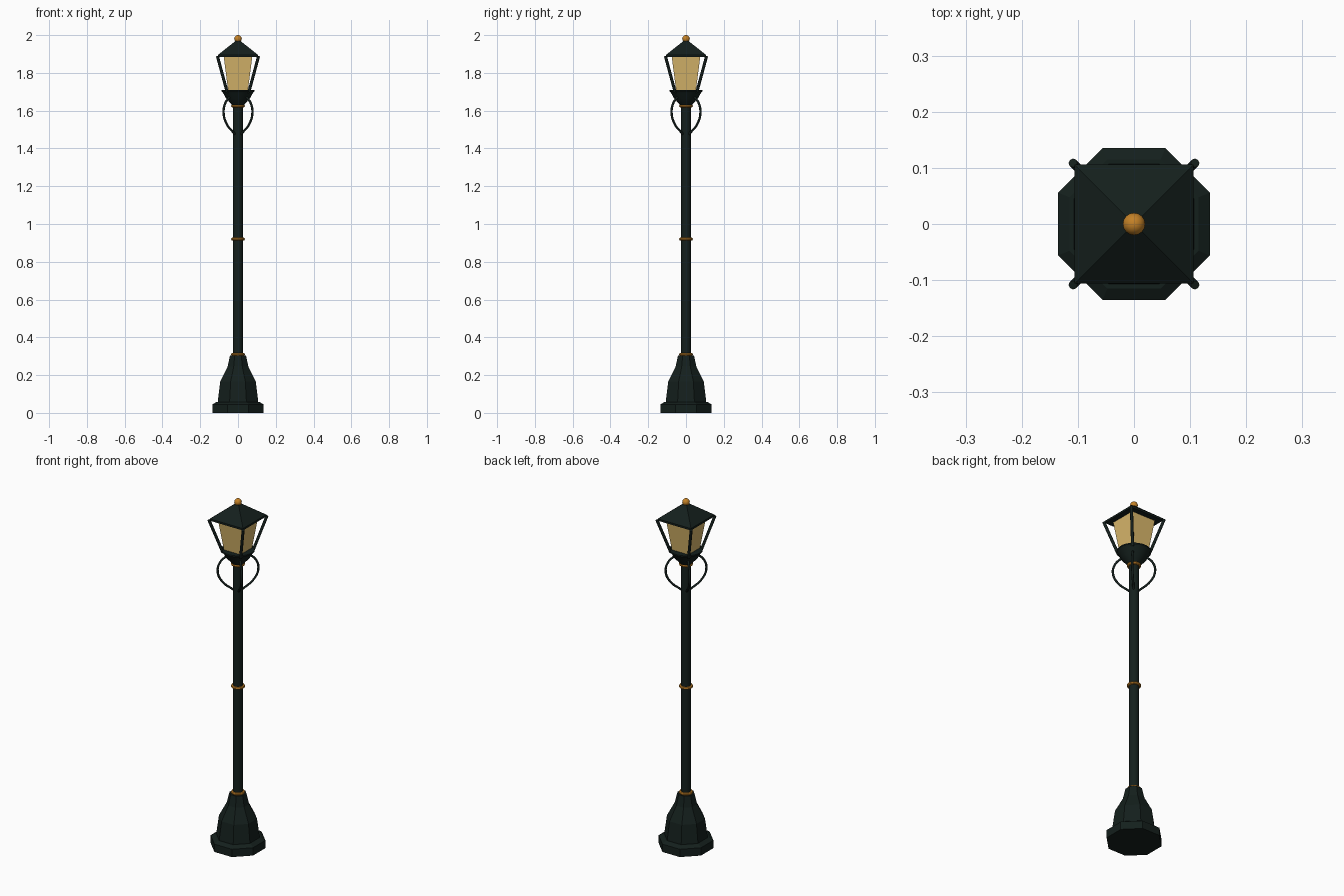
import bpy, bmesh, math
from mathutils import Vector

if "Cube" in bpy.data.objects:
    bpy.data.objects.remove(bpy.data.objects["Cube"])


def material(name, rgb):
    m = bpy.data.materials.new(name)
    m.diffuse_color = (*rgb, 1)
    m.use_nodes = True
    m.node_tree.nodes["Principled BSDF"].inputs["Base Color"].default_value = m.diffuse_color
    return m


IRON = material("dark_iron", (0.007, 0.014, 0.012))
BRASS = material("brass", (0.55, 0.22, 0.02))
GLASS = material("warm_glass", (0.70, 0.48, 0.15))


def lathe(name, profile, sides, mat, smooth=False):
    """Closed stack of regular polygons; low-sided ones have flats on the axes."""
    k = 1 if smooth else 1 / math.cos(math.pi / sides)
    bm = bmesh.new()
    rings = []
    for r, z in profile:
        rings.append([bm.verts.new((r * k * math.cos(a), r * k * math.sin(a), z))
                      for a in ((i + 0.5) * math.tau / sides for i in range(sides))])
    for lo, hi in zip(rings, rings[1:]):
        for i in range(sides):
            j = (i + 1) % sides
            bm.faces.new((lo[i], lo[j], hi[j], hi[i]))
    bm.faces.new(rings[0][::-1])
    bm.faces.new(rings[-1])
    mesh = bpy.data.meshes.new(name)
    bm.to_mesh(mesh)
    bm.free()
    ob = bpy.data.objects.new(name, mesh)
    bpy.context.collection.objects.link(ob)
    mesh.materials.append(mat)
    if smooth:
        shade(ob)
    return ob


def shade(ob):
    bpy.ops.object.select_all(action='DESELECT')
    ob.select_set(True)
    bpy.context.view_layer.objects.active = ob
    bpy.ops.object.shade_smooth_by_angle(angle=math.radians(35))


def rod(name, points, radius, corner, curved):
    """Round bar in a diagonal plane; points are (distance from axis, z)."""
    a = math.pi / 4 + corner * math.pi / 2
    cu = bpy.data.curves.new(name, 'CURVE')
    cu.dimensions = '3D'
    cu.bevel_depth = radius
    cu.bevel_resolution = 2
    cu.use_fill_caps = True
    cu.resolution_u = 6
    sp = cu.splines.new('BEZIER')
    sp.bezier_points.add(len(points) - 1)
    for p, (r, z) in zip(sp.bezier_points, points):
        p.co = Vector((r * math.cos(a), r * math.sin(a), z))
        p.handle_left_type = p.handle_right_type = 'AUTO' if curved else 'VECTOR'
    cu.materials.append(IRON)
    ob = bpy.data.objects.new(name, cu)
    bpy.context.collection.objects.link(ob)


# Octagonal foot
lathe("plinth", [(0.135, 0), (0.135, 0.045), (0.115, 0.058)], 8, IRON)
lathe("base_bell", [(0.108, 0.05), (0.106, 0.07), (0.094, 0.165), (0.055, 0.245),
                    (0.042, 0.305)], 8, IRON)

# Pole and brass collars
lathe("pole", [(0.026, 0.29), (0.026, 1.64)], 16, IRON, True)
for name, z in (("lower", 0.31), ("middle", 0.92), ("upper", 1.625)):
    bpy.ops.mesh.primitive_torus_add(major_radius=0.029, minor_radius=0.008,
                                     major_segments=24, minor_segments=8,
                                     location=(0, 0, z))
    ring = bpy.context.object
    ring.name = name + "_collar"
    ring.data.materials.append(BRASS)
    shade(ring)

# Lantern cup, glass and roof
lathe("lantern_cup", [(0.033, 1.63), (0.042, 1.642), (0.064, 1.665), (0.077, 1.69),
                      (0.088, 1.703), (0.088, 1.71)], 24, IRON, True)
lathe("glass", [(0.052, 1.705), (0.076, 1.89)], 4, GLASS)
lathe("roof", [(0.106, 1.884), (0.106, 1.895), (0.012, 1.97)], 4, IRON)

# Corner bars and curved brackets on the four diagonals
for c in range(4):
    rod(f"corner_bar_{c + 1}", [(0.08, 1.695), (0.154, 1.888)], 0.008, c, False)
    rod(f"bracket_{c + 1}", [(0.022, 1.475), (0.085, 1.53), (0.108, 1.59),
                             (0.095, 1.64), (0.06, 1.675)], 0.006, c, True)

# Finial
bpy.ops.mesh.primitive_uv_sphere_add(segments=16, ring_count=10, radius=0.02,
                                     location=(0, 0, 1.98))
finial = bpy.context.object
finial.name = "finial"
finial.data.materials.append(BRASS)
shade(finial)
